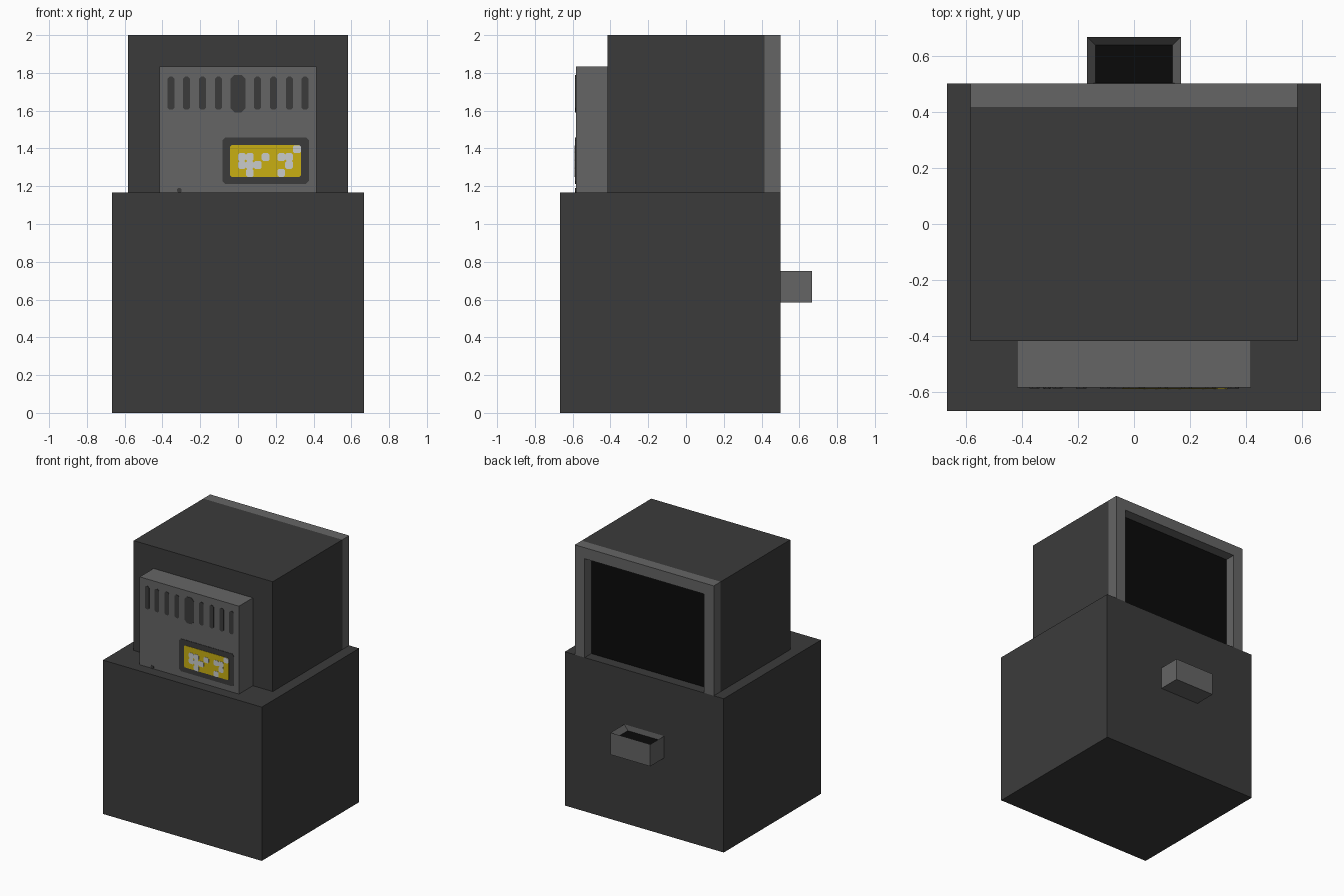
import bpy, bmesh

if "Cube" in bpy.data.objects:
    bpy.data.objects.remove(bpy.data.objects["Cube"])

U = 1 / 12  # the model sits on a grid of twelfths


def material(name, rgb):
    m = bpy.data.materials.new(name)
    m.diffuse_color = (*rgb, 1)
    m.use_nodes = True
    m.node_tree.nodes["Principled BSDF"].inputs["Base Color"].default_value = m.diffuse_color
    return m


DARK = material("charcoal", (0.044, 0.044, 0.044))
GREY = material("mid grey", (0.130, 0.130, 0.130))
BLACK = material("black", (0.003, 0.003, 0.003))
YELLOW = material("yellow", (0.58, 0.43, 0.006))
PALE = material("pale grey", (0.58, 0.60, 0.60))


def finish(name, bm, *mats):
    bmesh.ops.recalc_face_normals(bm, faces=bm.faces)
    me = bpy.data.meshes.new(name)
    bm.to_mesh(me)
    bm.free()
    for m in mats:
        me.materials.append(m)
    ob = bpy.data.objects.new(name, me)
    bpy.context.collection.objects.link(ob)
    return ob


def add_box(bm, lo, hi):
    vs = bmesh.ops.create_cube(bm, size=1)["verts"]
    for v in vs:
        v.co = [(a + b) / 2 + c * (b - a) for a, b, c in zip(lo, hi, v.co)]


def box(name, lo, hi, mat):
    bm = bmesh.new()
    add_box(bm, lo, hi)
    return finish(name, bm, mat)


def extrude_profile(bm, pts, y0, y1):
    """Extrude an x-z outline from y0 to y1."""
    face = bm.faces.new([bm.verts.new((x, y0, z)) for x, z in pts])
    ext = bmesh.ops.extrude_face_region(bm, geom=[face])["geom"]
    bmesh.ops.translate(bm, vec=(0, y1 - y0, 0),
                        verts=[g for g in ext if isinstance(g, bmesh.types.BMVert)])


def chamfered(x0, x1, z0, z1, c):
    return [(x0 + c, z0), (x1 - c, z0), (x1, z0 + c), (x1, z1 - c),
            (x1 - c, z1), (x0 + c, z1), (x0, z1 - c), (x0, z0 + c)]


# main cabinets and front panel
box("base_cabinet", (-8 * U, -8 * U, 0), (8 * U, 6 * U, 14 * U), DARK)
box("upper_housing", (-7 * U, -5 * U, 14 * U), (7 * U, 5 * U, 24 * U), DARK)
box("front_panel", (-5 * U, -7 * U, 14 * U), (5 * U, -5 * U, 22 * U), GREY)

# three-sided frame around the recessed screen at the back
bm = bmesh.new()
extrude_profile(bm, [(-7 * U, 14 * U), (-6 * U, 14 * U), (-6 * U, 23 * U), (6 * U, 23 * U),
                     (6 * U, 14 * U), (7 * U, 14 * U), (7 * U, 24 * U), (-7 * U, 24 * U)],
                5 * U, 6 * U)
finish("screen_frame", bm, GREY)
box("screen", (-6 * U, 5 * U, 14 * U), (6 * U, 5 * U + 0.004, 23 * U), BLACK)

# small tray on the back with a sunken black top
bm = bmesh.new()
add_box(bm, (-2 * U, 6 * U, 7 * U), (2 * U, 8 * U, 9 * U))
bm.faces.ensure_lookup_table()
top = max(bm.faces, key=lambda f: f.calc_center_median().z)
bmesh.ops.inset_region(bm, faces=[top], thickness=U / 2)
for v in top.verts:
    v.co.z -= 0.04
    if v.co.y < 7 * U:
        v.co.y = 6 * U + 0.002
rim_inner = [v for v in bm.verts if v.co.z > 8.9 * U and abs(v.co.x) < 1.9 * U and v.co.y < 7 * U]
for v in rim_inner:
    v.co.y = 6 * U + 0.002
top.material_index = 1
finish("back_tray", bm, GREY, BLACK)

# vent slots and a small mark on the front panel
FRONT = -7 * U
bm = bmesh.new()
for x in (0.103, 0.188, 0.272, 0.354):
    for s in (-1, 1):
        extrude_profile(bm, chamfered(s * x - 0.018, s * x + 0.018, 1.605, 1.78, 0.01),
                        FRONT, FRONT - 0.003)
extrude_profile(bm, chamfered(-0.04, 0.04, 1.59, 1.79, 0.022), FRONT, FRONT - 0.003)
extrude_profile(bm, chamfered(-0.322, -0.298, 1.167, 1.19, 0.006), FRONT, FRONT - 0.003)
finish("vent_slots", bm, DARK)

# display: dark border plate, yellow plate, pale abstract patches
bm = bmesh.new()
extrude_profile(bm, chamfered(-0.083, 0.375, 1.212, 1.458, 0.015), FRONT, FRONT - 0.003)
finish("display_border", bm, DARK)
bm = bmesh.new()
extrude_profile(bm, chamfered(-0.043, 0.333, 1.25, 1.417, 0.008), FRONT, FRONT - 0.005)
finish("display_plate", bm, YELLOW)
bm = bmesh.new()
P = U / 2
for col, row in ((0, 1), (0, 2), (1, 2), (1, 1), (1, 0), (2, 1), (3, 2),
                 (5, 2), (6, 2), (6, 1), (5, 0), (7, 3)):
    extrude_profile(bm, chamfered(col * P, (col + 1) * P, 1.25 + row * P, 1.25 + (row + 1) * P, 0.008),
                    FRONT, FRONT - 0.007)
finish("display_patches", bm, PALE)
